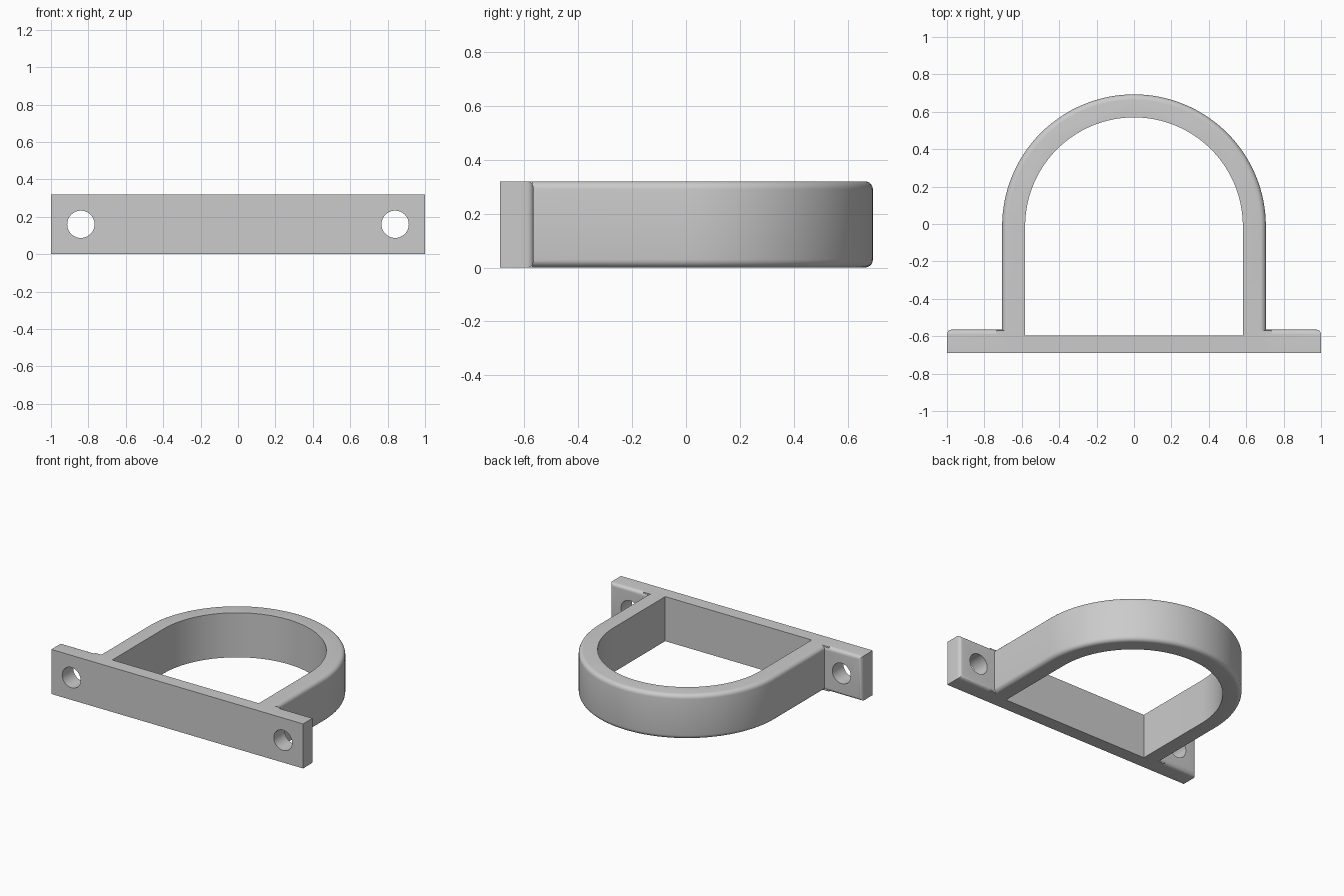
import bpy, bmesh, math

cube = bpy.data.objects.get("Cube")
if cube:
    bpy.data.objects.remove(cube, do_unlink=True)

HEIGHT = 0.32
FRONT, FLANGE_BACK, INNER_FLOOR = -0.69, -0.565, -0.595
ARC_Y = -0.012

grey = bpy.data.materials.new("light_grey")
grey.use_nodes = True
grey.diffuse_color = (0.6, 0.6, 0.6, 1)
grey.node_tree.nodes["Principled BSDF"].inputs["Base Color"].default_value = (0.6, 0.6, 0.6, 1)


def prism(name, outline, z0, z1, round_rule=None, radius=0.03):
    """Extrude an outline upward and round the edges chosen by round_rule."""
    bm = bmesh.new()
    face = bm.faces.new([bm.verts.new((x, y, z0)) for x, y in outline])
    top = bmesh.ops.extrude_face_region(bm, geom=[face])["geom"]
    bmesh.ops.translate(bm, vec=(0, 0, z1 - z0),
                        verts=[v for v in top if isinstance(v, bmesh.types.BMVert)])
    bmesh.ops.recalc_face_normals(bm, faces=bm.faces)
    if round_rule:
        edges = [e for e in bm.edges if round_rule(*(v.co for v in e.verts))]
        bmesh.ops.bevel(bm, geom=edges, offset=radius, segments=5,
                        profile=0.5, affect='EDGES')
    mesh = bpy.data.meshes.new(name)
    bm.to_mesh(mesh)
    bm.free()
    mesh.materials.append(grey)
    obj = bpy.data.objects.new(name, mesh)
    bpy.context.collection.objects.link(obj)
    return obj


def combine(target, other, operation):
    """Apply a boolean and remove the helper."""
    other.hide_render = True
    mod = target.modifiers.new("combine", 'BOOLEAN')
    mod.operation, mod.solver, mod.object = operation, 'EXACT', other
    bpy.context.view_layer.objects.active = target
    bpy.ops.object.modifier_apply(modifier=mod.name)
    bpy.data.objects.remove(other, do_unlink=True)


def arch(radius, base, steps=64):
    arc = [(radius * math.cos(math.pi * i / steps),
            ARC_Y + radius * math.sin(math.pi * i / steps)) for i in range(steps + 1)]
    return [(-radius, base), (radius, base)] + arc


def box(x, y0, y1):
    return [(-x, y0), (x, y0), (x, y1), (-x, y1)]


# Strap with rounded outer rims
strap = prism("pipe_clamp_bracket", arch(0.705, FRONT + 0.03), 0, HEIGHT,
              lambda a, b: abs(a.z - b.z) < 0.01 and max(a.y, b.y) > FLANGE_BACK)

# Mounting flange with rounded back edges, and its square middle
flange = prism("flange", box(1, FRONT, FLANGE_BACK), 0, HEIGHT,
               lambda a, b: min(a.y, b.y) > FLANGE_BACK - 0.01, 0.025)
combine(strap, flange, 'UNION')
combine(strap, prism("flange_middle", box(0.735, FRONT, FLANGE_BACK - 0.005), 0, HEIGHT), 'UNION')

# Opening for the pipe
combine(strap, prism("opening_cutter", arch(0.582, INNER_FLOOR), -0.1, HEIGHT + 0.1), 'DIFFERENCE')

# Screw holes
for side in (-1, 1):
    bpy.ops.mesh.primitive_cylinder_add(
        vertices=40, radius=0.073, depth=0.4,
        location=(side * 0.84, FRONT + 0.06, HEIGHT / 2), rotation=(math.pi / 2, 0, 0))
    hole = bpy.context.object
    hole.name = "hole_cutter"
    hole.data.materials.append(grey)
    combine(strap, hole, 'DIFFERENCE')

bpy.ops.object.select_all(action='DESELECT')
strap.select_set(True)
bpy.context.view_layer.objects.active = strap
bpy.ops.object.shade_smooth_by_angle(angle=math.radians(30))
